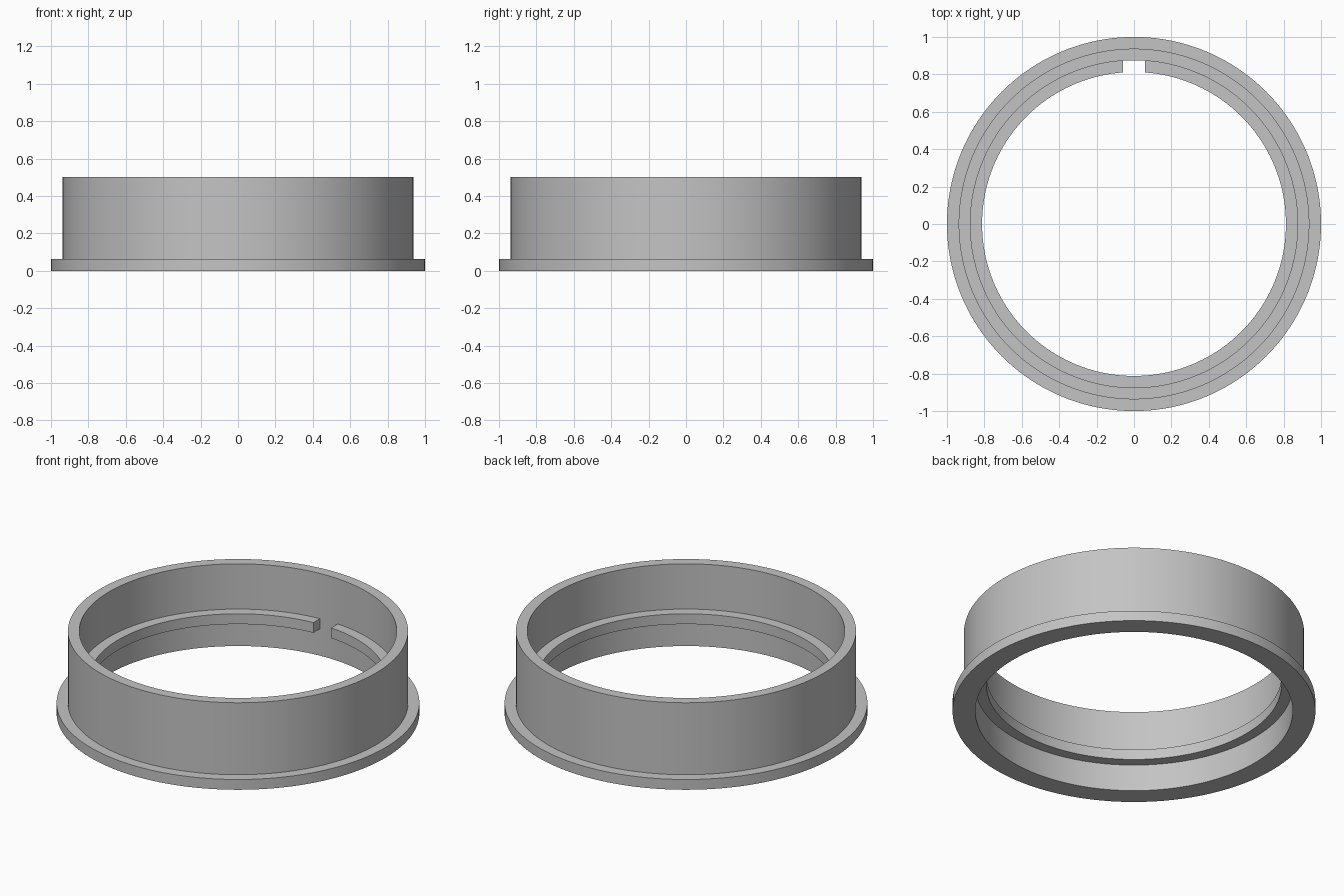
import bpy, bmesh, math

cube = bpy.data.objects.get("Cube")
if cube:
    bpy.data.objects.remove(cube, do_unlink=True)

# Sizes
SEGMENTS = 160
FLANGE_R, WALL_R, BORE_R, LEDGE_R = 1.0, 0.9375, 0.875, 0.8125
HEIGHT, FLANGE_H = 0.5, 0.0625
LEDGE_Z, LEDGE_H = 0.1625, 0.0625
HALF_GAP = 0.06

grey = bpy.data.materials.new("plain grey")
grey.use_nodes = True
colour = (0.55, 0.55, 0.55, 1)
grey.diffuse_color = colour
grey.node_tree.nodes["Principled BSDF"].inputs["Base Color"].default_value = colour


def revolve(name, profile, half_gap=0.0):
    """Sweep a closed (radius, z) profile round z, leaving a parallel-sided gap at +y."""
    bm = bmesh.new()
    closed = half_gap == 0
    rings = []
    for i in range(SEGMENTS if closed else SEGMENTS + 1):
        ring = []
        for r, z in profile:
            start = math.asin(half_gap / r)
            a = math.pi / 2 + start + (math.tau - 2 * start) * i / SEGMENTS
            ring.append(bm.verts.new((r * math.cos(a), r * math.sin(a), z)))
        rings.append(ring)
    n = len(profile)
    following = rings[1:] + rings[:1] if closed else rings[1:]
    for a, b in zip(rings, following):
        for j in range(n):
            k = (j + 1) % n
            bm.faces.new((a[j], b[j], b[k], a[k]))
    if not closed:
        bm.faces.new(rings[0])
        bm.faces.new(rings[-1][::-1])
    bmesh.ops.recalc_face_normals(bm, faces=bm.faces)
    mesh = bpy.data.meshes.new(name)
    bm.to_mesh(mesh)
    bm.free()
    mesh.materials.append(grey)
    obj = bpy.data.objects.new(name, mesh)
    bpy.context.collection.objects.link(obj)
    bpy.ops.object.select_all(action='DESELECT')
    obj.select_set(True)
    bpy.context.view_layer.objects.active = obj
    bpy.ops.object.shade_smooth_by_angle(angle=math.radians(30))
    return obj


# Outer wall with its bottom flange
revolve("flanged_ring", [
    (BORE_R, 0), (FLANGE_R, 0), (FLANGE_R, FLANGE_H),
    (WALL_R, FLANGE_H), (WALL_R, HEIGHT), (BORE_R, HEIGHT)])

# Inner ledge, set into the wall, with a notch at the back
SEAT_R = BORE_R + 0.02
LEDGE_TOP = LEDGE_Z + LEDGE_H
revolve("inner_ledge", [
    (LEDGE_R, LEDGE_Z), (SEAT_R, LEDGE_Z),
    (SEAT_R, LEDGE_TOP), (LEDGE_R, LEDGE_TOP)], HALF_GAP)
